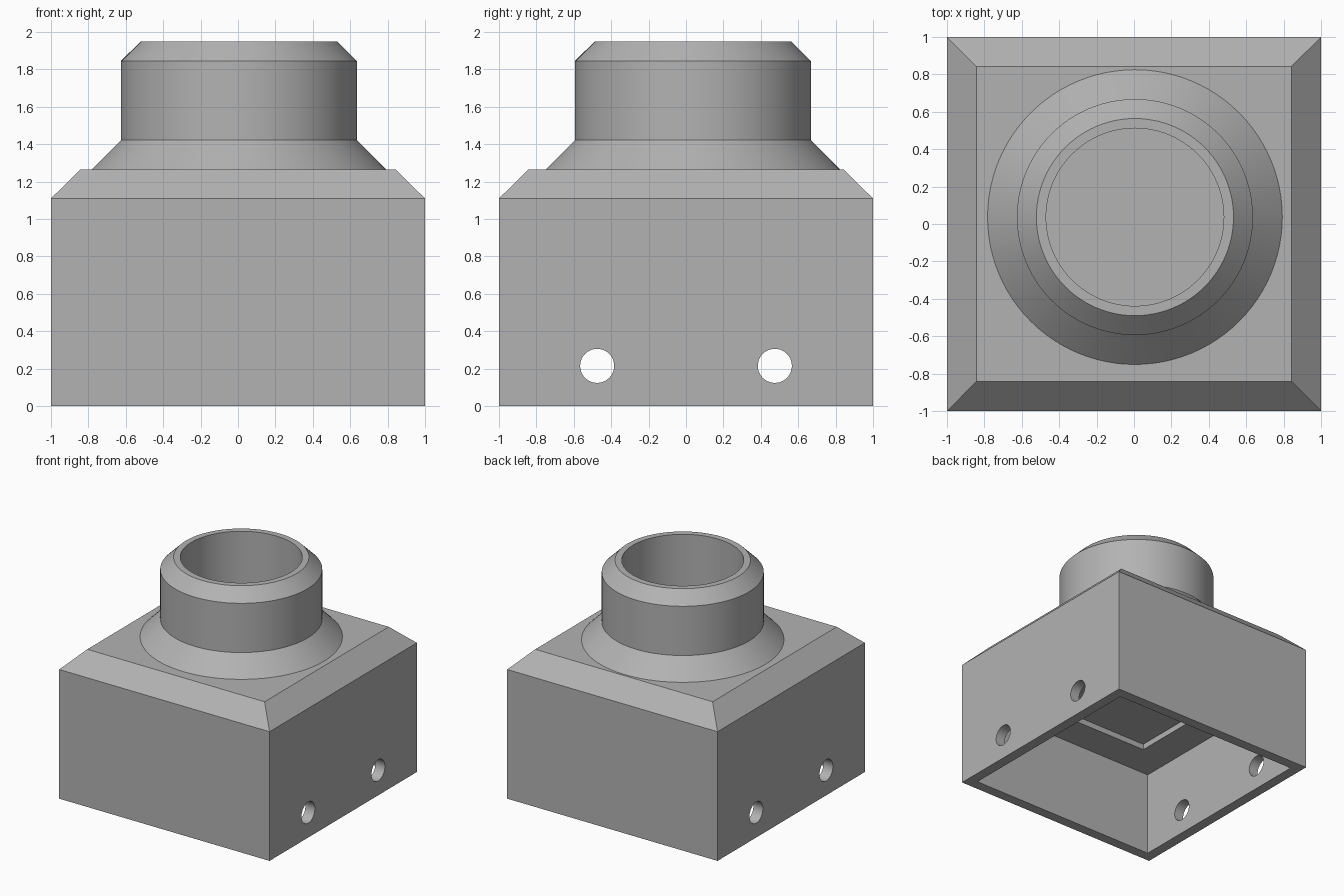
import bpy
import bmesh
import math
from mathutils import Matrix

cube = bpy.data.objects.get("Cube")
if cube:
    bpy.data.objects.remove(cube, do_unlink=True)

# Single grey plastic
GREY = (0.45, 0.45, 0.45, 1.0)
grey = bpy.data.materials.new("grey plastic")
grey.use_nodes = True
grey.diffuse_color = GREY
grey.node_tree.nodes["Principled BSDF"].inputs["Base Color"].default_value = GREY

AXIS_X, AXIS_Y = 0.005, 0.037    # axis of the neck
BORE = 0.475
DECK = 1.265                     # flat top of the housing
SIDES = 96


def add_object(name, bm):
    bmesh.ops.recalc_face_normals(bm, faces=bm.faces)
    mesh = bpy.data.meshes.new(name)
    bm.to_mesh(mesh)
    bm.free()
    mesh.materials.append(grey)
    obj = bpy.data.objects.new(name, mesh)
    bpy.context.collection.objects.link(obj)
    return obj


def square_stack(name, levels):
    """Closed solid through square sections given as (half width, height)."""
    bm = bmesh.new()
    rings = [[bm.verts.new((sx * h, sy * h, z))
              for sx, sy in ((-1, -1), (1, -1), (1, 1), (-1, 1))]
             for h, z in levels]
    for low, high in zip(rings, rings[1:]):
        for i in range(4):
            j = (i + 1) % 4
            bm.faces.new((low[i], low[j], high[j], high[i]))
    bm.faces.new(rings[0])
    bm.faces.new(rings[-1])
    return add_object(name, bm)


def cylinder(name, radius, length, matrix, sides):
    bm = bmesh.new()
    bmesh.ops.create_cone(bm, cap_ends=True, segments=sides, radius1=radius,
                          radius2=radius, depth=length, matrix=matrix)
    return add_object(name, bm)


def smooth(obj):
    bpy.ops.object.select_all(action="DESELECT")
    obj.select_set(True)
    bpy.context.view_layer.objects.active = obj
    bpy.ops.object.shade_smooth_by_angle(angle=math.radians(30))


# Housing with a chamfered top
housing = square_stack("housing", [(1, 0), (1, 1.11), (0.843, DECK)])

# Cutters: open cavity, stepped ceiling recess, blind bore, side screw holes
floor_top = 0.81
cutters = [
    square_stack("cavity_cutter", [(0.91, -0.1), (0.91, 0.74)]),
    square_stack("recess_cutter", [(0.615, 0.6), (0.615, 0.79)]),
    cylinder("bore_cutter", BORE, 1.0,
             Matrix.Translation((AXIS_X, AXIS_Y, floor_top + 0.5)), SIDES),
]
for side in (-1, 1):
    place = Matrix.Translation((0, side * 0.475, 0.215)) @ Matrix.Rotation(math.pi / 2, 4, "Y")
    cutters.append(cylinder("screw_hole_cutter", 0.091, 2.4, place, 40))

bpy.context.view_layer.objects.active = housing
for cutter in cutters:
    cutter.hide_render = True
    cut = housing.modifiers.new("cut", "BOOLEAN")
    cut.operation = "DIFFERENCE"
    cut.solver = "EXACT"
    cut.object = cutter
    bpy.ops.object.modifier_apply(modifier=cut.name)
for cutter in cutters:
    bpy.data.objects.remove(cutter, do_unlink=True)
smooth(housing)

# Neck: flared foot, straight collar, bevelled lip and bore wall
profile = [(0.788, DECK), (0.631, 1.422), (0.631, 1.845),
           (0.527, 1.948), (BORE, 1.948), (BORE, DECK)]
bm = bmesh.new()
points = [bm.verts.new((AXIS_X + r, AXIS_Y, z)) for r, z in profile]
edges = [bm.edges.new(pair) for pair in zip(points, points[1:])]
bmesh.ops.spin(bm, geom=points + edges, cent=(AXIS_X, AXIS_Y, 0), axis=(0, 0, 1),
               angle=math.tau, steps=SIDES, use_merge=True)
bmesh.ops.remove_doubles(bm, verts=bm.verts, dist=0.0001)
# Foot ring closes the solid so that its normals face outward
bmesh.ops.bridge_loops(bm, edges=[e for e in bm.edges if e.is_boundary])
smooth(add_object("neck", bm))
